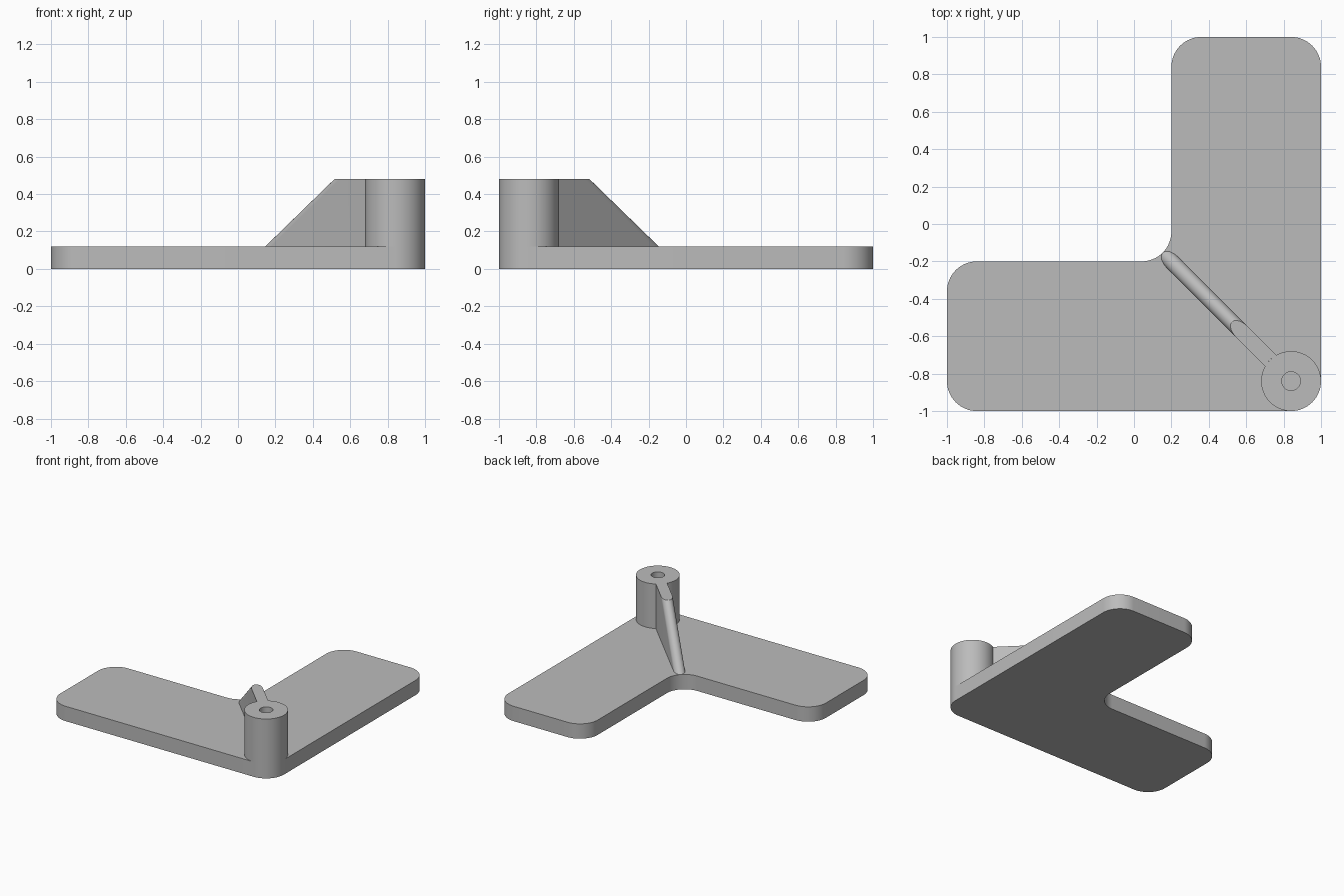
import bpy, bmesh
from math import sin, cos, pi, asin, sqrt, radians
from mathutils import Vector

cube = bpy.data.objects.get("Cube")
if cube:
    bpy.data.objects.remove(cube, do_unlink=True)

grey = bpy.data.materials.new("plain grey")
grey.use_nodes = True
grey.diffuse_color = (0.5, 0.5, 0.5, 1)
grey.node_tree.nodes["Principled BSDF"].inputs["Base Color"].default_value = grey.diffuse_color

BASE_Z, TOP_Z = 0.12, 0.48
R = 0.16                       # plate corners and post
POST = Vector((1 - R, R - 1))


def arc(centre, radius, start, end, steps=16):
    """Points along an arc, angles in degrees."""
    angles = [radians(start + (end - start) * i / steps) for i in range(steps + 1)]
    return [Vector((centre[0] + radius * cos(a), centre[1] + radius * sin(a))) for a in angles]


def finish(name, bm):
    bmesh.ops.recalc_face_normals(bm, faces=bm.faces)
    mesh = bpy.data.meshes.new(name)
    bm.to_mesh(mesh)
    bm.free()
    mesh.materials.append(grey)
    obj = bpy.data.objects.new(name, mesh)
    bpy.context.collection.objects.link(obj)
    bpy.ops.object.select_all(action='DESELECT')
    obj.select_set(True)
    bpy.context.view_layer.objects.active = obj
    bpy.ops.object.shade_smooth_by_angle(angle=radians(30))


def loft(name, rings, caps):
    """Join closed rings of (x, y, z) points, optionally capping both ends."""
    bm = bmesh.new()
    loops = [[bm.verts.new(p) for p in ring] for ring in rings]
    for a, b in zip(loops, loops[1:]):
        for i in range(len(a)):
            j = (i + 1) % len(a)
            bm.faces.new((a[i], a[j], b[j], b[i]))
    if caps:
        bm.faces.new(loops[0])
        bm.faces.new(loops[-1])
    finish(name, bm)


def lift(points, z):
    return [(p[0], p[1], z) for p in points]


# L-shaped plate with rounded corners and a rounded inner corner
k = 1 - R
plate = (arc((k, -k), R, -90, 0) + arc((k, k), R, 0, 90)
         + arc((0.2 + R, k), R, 90, 180)
         + arc((0.2 - R, R - 0.2), R, 0, -90)
         + arc((-k, -0.2 - R), R, 90, 180) + arc((-k, -k), R, 180, 270))
loft("base_plate", [lift(plate, 0), lift(plate, BASE_Z)], True)

# Corner post with a blind hole, its floor being the plate
outer = arc(POST, R, 0, 360, 64)[:-1]
inner = arc(POST, 0.05, 0, 360, 64)[:-1]
loft("corner_post", [lift(outer, BASE_Z), lift(outer, TOP_Z),
                     lift(inner, TOP_Z), lift(inner, BASE_Z)], False)

# Diagonal rib with a full-round sloping edge, ending on the post wall
HALF = 0.042
LOW, HIGH = 0.206, 0.576       # x of the round's centre at its foot and head
run = (HIGH - LOW) * sqrt(2)
reach = HALF * sqrt(1 + (run / (TOP_Z - BASE_Z)) ** 2)
along = Vector((1, -1)).normalized()
across = Vector((1, 1)).normalized()
half_angle = asin(HALF / R) * 180 / pi
post_end = arc(POST, R, 135 - half_angle, 135 + half_angle, 8)


def rib_section(x, z):
    nose = [Vector((x, -x)) - along * reach * sin(t) - across * HALF * cos(t)
            for t in (pi * i / 20 for i in range(21))]
    return lift(nose + post_end, z)


loft("support_rib", [rib_section(LOW, BASE_Z), rib_section(HIGH, TOP_Z)], True)
